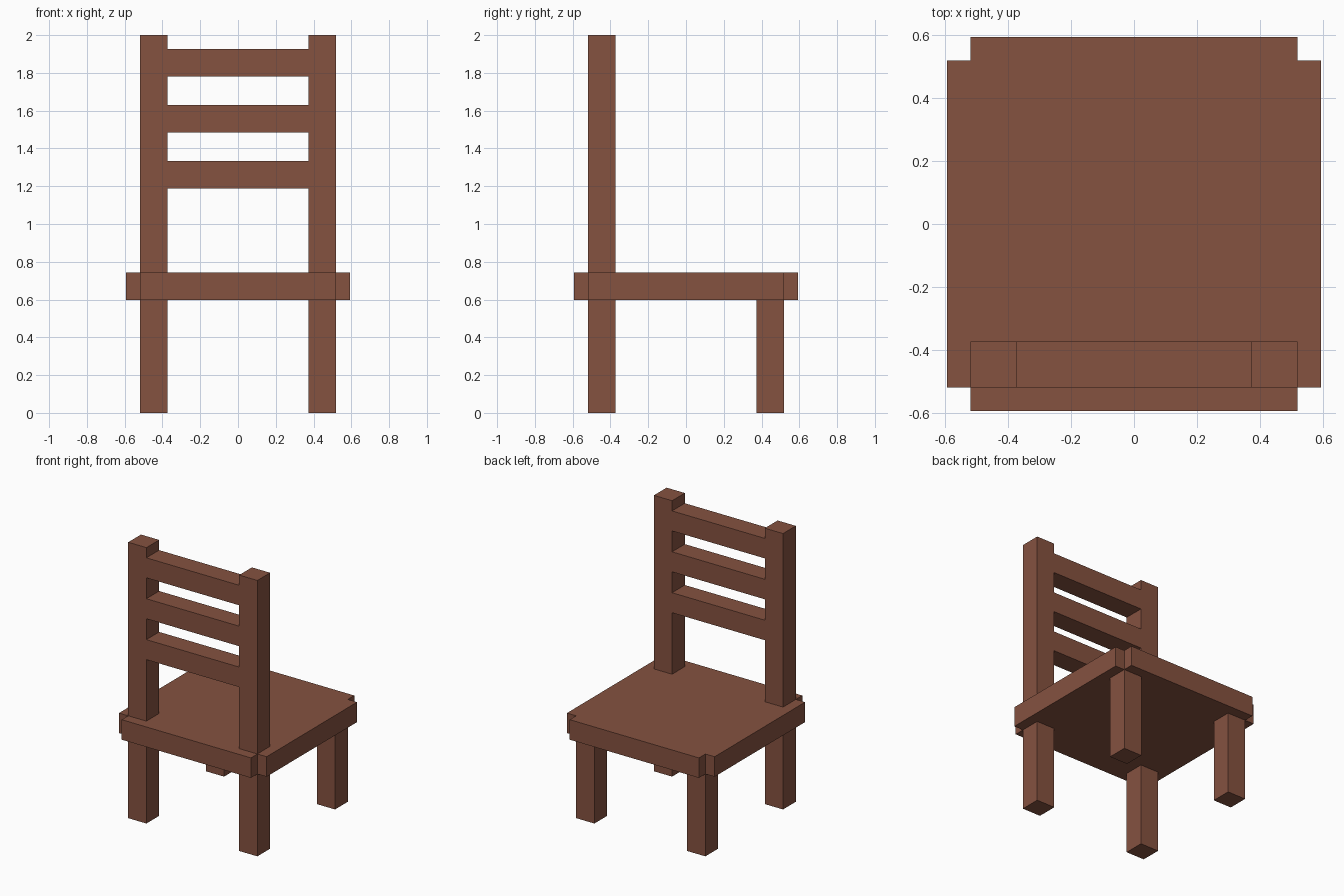
import bpy, bmesh

if "Cube" in bpy.data.objects:
    bpy.data.objects.remove(bpy.data.objects["Cube"])

wood = bpy.data.materials.new("brown_wood")
wood.diffuse_color = (0.235, 0.084, 0.051, 1)
wood.use_nodes = True
wood.node_tree.nodes["Principled BSDF"].inputs["Base Color"].default_value = wood.diffuse_color

OUT, IN = 0.518, 0.372      # outer and inner faces of the legs
EDGE = 0.592                # seat overhang
SEAT_Z0, SEAT_Z1 = 0.597, 0.742


def prism(name, outline, z0, z1):
    """Extrude a flat outline from z0 to z1."""
    bm = bmesh.new()
    base = bm.faces.new([bm.verts.new((x, y, z0)) for x, y in outline])
    top = bmesh.ops.extrude_face_region(bm, geom=[base])["geom"]
    for v in top:
        if isinstance(v, bmesh.types.BMVert):
            v.co.z = z1
    # the extruded cap replaces the base, so close the bottom if it is open
    open_edges = [e for e in bm.edges if e.is_boundary]
    if open_edges:
        bmesh.ops.holes_fill(bm, edges=open_edges, sides=0)
    bmesh.ops.recalc_face_normals(bm, faces=bm.faces[:])
    mesh = bpy.data.meshes.new(name)
    bm.to_mesh(mesh)
    bm.free()
    mesh.materials.append(wood)
    obj = bpy.data.objects.new(name, mesh)
    bpy.context.collection.objects.link(obj)
    return obj


def box(name, x0, x1, y0, y1, z0, z1):
    return prism(name, [(x0, y0), (x1, y0), (x1, y1), (x0, y1)], z0, z1)


# Seat: square with a small notch at each corner
corner = [(EDGE, -OUT), (EDGE, OUT), (OUT, OUT)]
outline = []
for c, s in ((1, 0), (0, 1), (-1, 0), (0, -1)):
    outline += [(c * x - s * y, s * x + c * y) for x, y in corner]
prism("seat", outline, SEAT_Z0, SEAT_Z1)

# Legs below the seat and backrest posts above it
for side, x0, x1 in (("left", -OUT, -IN), ("right", IN, OUT)):
    box("front_leg_" + side, x0, x1, -OUT, -IN, 0, SEAT_Z0)
    box("rear_leg_" + side, x0, x1, IN, OUT, 0, SEAT_Z0)
    box("back_post_" + side, x0, x1, -OUT, -IN, SEAT_Z1, 2)

# Backrest slats, flush with the posts
for i in range(3):
    z = 1.188 + i * 0.2965
    box(f"back_slat_{i + 1}", -IN, IN, -OUT, -IN, z, z + 0.145)
